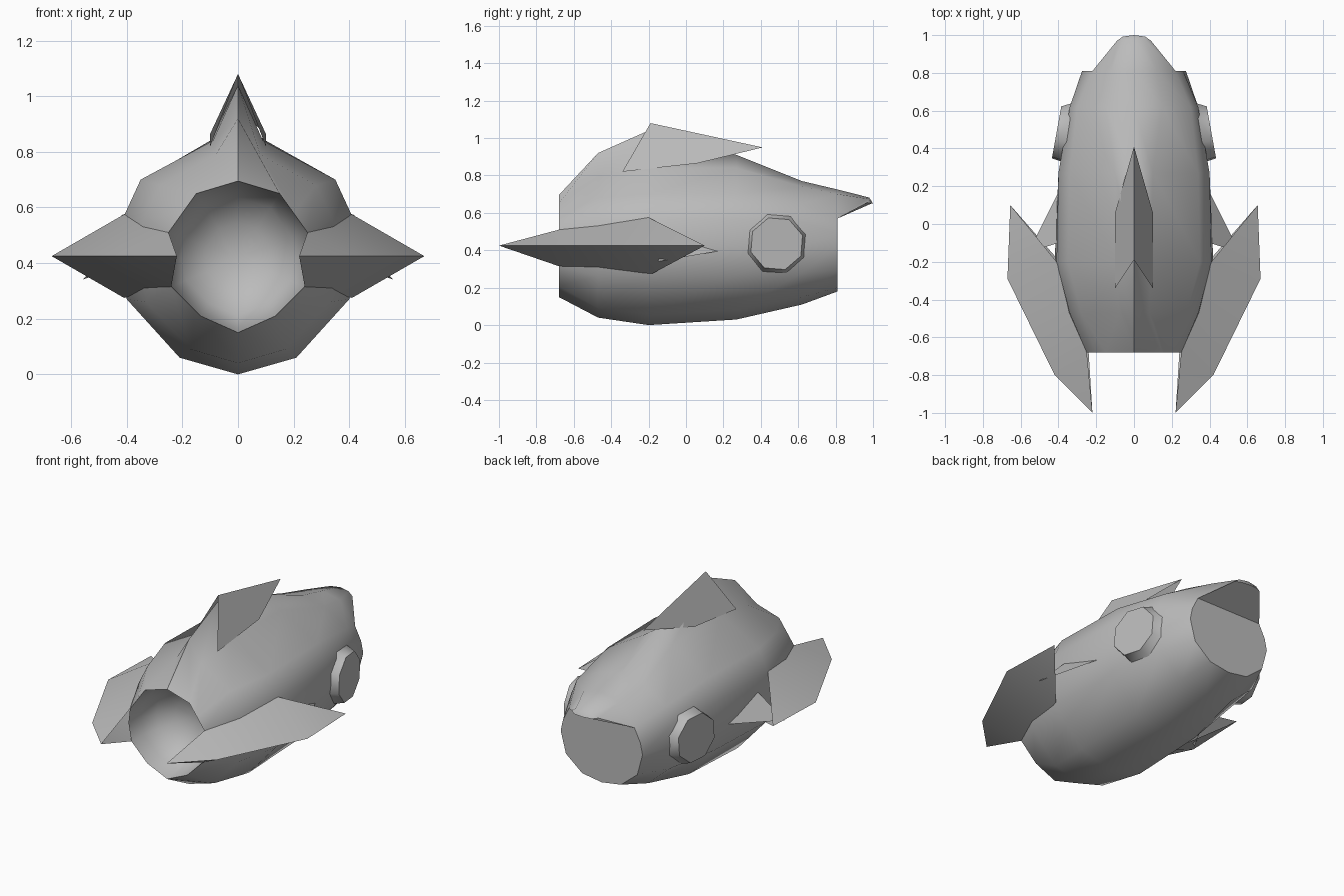
import bpy, bmesh, math
from mathutils import Vector

old = bpy.data.objects.get("Cube")
if old:
    bpy.data.objects.remove(old, do_unlink=True)

grey = bpy.data.materials.new("hull_grey")
grey.use_nodes = True
grey.diffuse_color = (0.5, 0.5, 0.5, 1)
grey.node_tree.nodes["Principled BSDF"].inputs["Base Color"].default_value = (0.5, 0.5, 0.5, 1)


def finish(name, bm, angle=50):
    bmesh.ops.remove_doubles(bm, verts=bm.verts, dist=0.0005)
    bmesh.ops.recalc_face_normals(bm, faces=bm.faces)
    mesh = bpy.data.meshes.new(name)
    bm.to_mesh(mesh)
    bm.free()
    mesh.materials.append(grey)
    obj = bpy.data.objects.new(name, mesh)
    bpy.context.collection.objects.link(obj)
    bpy.ops.object.select_all(action="DESELECT")
    obj.select_set(True)
    bpy.context.view_layer.objects.active = obj
    bpy.ops.object.shade_smooth_by_angle(angle=math.radians(angle))
    return obj


def loft(bm, rings):
    """Join closed rings of equal point count; return their vertices."""
    rows = [[bm.verts.new(p) for p in ring] for ring in rings]
    for a, b in zip(rows, rows[1:]):
        for i in range(len(a)):
            j = (i + 1) % len(a)
            bm.faces.new((a[i], a[j], b[j], b[i]))
    return rows


def sheet(name, faces, sides=(1,)):
    bm = bmesh.new()
    for s in sides:
        for face in faces:
            bm.faces.new([bm.verts.new((x * s, y, z)) for x, y, z in face])
    return finish(name, bm, 20)


# Hull half sections, from keel to crest
sections = {
    -.68: [(0, .15), (.135, .21), (.24, .315), (.26, .42), (.25, .51), (.2, .58), (.15, .65), (0, .695)],
    -.47: [(0, .04), (.17, .09), (.33, .26), (.355, .42), (.34, .56), (.28, .68), (.08, .79), (0, .92)],
    -.2: [(0, 0), (.21, .06), (.4, .27), (.42, .42), (.41, .57), (.35, .7), (.09, .84), (0, 1.04)],
    .27: [(0, .03), (.21, .08), (.38, .27), (.4, .42), (.4, .57), (.34, .7), (.1, .84), (0, .91)],
    .62: [(0, .11), (.18, .15), (.33, .28), (.34, .42), (.34, .55), (.3, .65), (.15, .74), (0, .77)],
    .81: [(0, .18), (.13, .2), (.24, .29), (.275, .42), (.26, .49), (.22, .57), (.12, .7), (0, .725)],
}
rings = []
for y, half in sections.items():
    pts = [Vector((x, y, z)) for x, z in half]
    rings.append(pts + [Vector((-p.x, y, p.z)) for p in pts[-2:0:-1]])

bm = bmesh.new()
rows = loft(bm, rings)
tail = rows[-1]
# Flat tail plate below the beak
bm.faces.new(tail[:6] + tail[9:])
# Beak over the tail plate, with a small slanted lip
edge = tail[5:10]
tip = [bm.verts.new(p) for p in ((.09, .97, .655), (.06, .975, .675), (0, .98, .682),
                                 (-.06, .975, .675), (-.09, .97, .655))]
lip = [bm.verts.new(p) for p in ((.06, .992, .65), (-.06, .992, .65))]
mid = bm.verts.new((0, 1, .65))
for i in range(4):
    bm.faces.new((edge[i], edge[i + 1], tip[i + 1], tip[i]))
bm.faces.new((tip[0], tip[1], tip[2], mid, lip[0]))
bm.faces.new((tip[4], tip[3], tip[2], mid, lip[1]))
bm.faces.new((edge[0], tip[0], lip[0], mid, lip[1], tip[4], edge[4]))
finish("hull", bm)

# Rounded hollow in the nose
bm = bmesh.new()
middle = Vector((0, -.68, .42))
cup = []
for scale, depth in ((1, 0), (.94, .1), (.78, .19), (.45, .25), (.15, .27)):
    cup.append([middle + (p - middle) * scale + Vector((0, depth, 0)) for p in rings[0]])
rows = loft(bm, cup)
bm.faces.new(rows[-1])
hollow = finish("nose_hollow", bm, 60)
hollow.data.flip_normals()

# Flared side ports with flat octagonal ends
for side, label in ((1, "left"), (-1, "right")):
    bm = bmesh.new()
    port = []
    for radius, drop in ((.215, .13), (.165, .06), (.145, 0)):
        ring = []
        for i in range(8):
            a = math.radians(18 + 45 * i)
            y = .485 + radius * math.cos(a)
            ring.append((side * (.435 - .18 * (y - .345) - drop), y, .435 + radius * math.sin(a)))
        port.append(ring)
    rows = loft(bm, port)
    bm.faces.new(rows[-1])
    finish(label + "_port", bm)

# Wings: folded sheets mirrored about their outer edge
rim = [(.22, -1, .425), (.42, -.8, .425), (.67, -.29, .425), (.655, .1, .425)]
for side, label in ((1, "left"), (-1, "right")):
    faces = []
    for front, back in (((.25, -.68, .51), (.41, -.2, .575)), ((.24, -.68, .315), (.41, -.18, .275))):
        faces += [(rim[0], rim[1], front), (rim[1], rim[2], back, front), (rim[2], rim[3], back)]
    faces.append([(.4, .17, .395), (.56, -.15, .34), (.4, -.1, .5)])
    sheet(label + "_wing", faces, (side,))

# Dorsal fin: two sheets meeting along the top ridge
sheet("dorsal_fin", [[(0, -.19, 1.08), (.1, -.34, .82), (.1, .06, .865), (0, .41, .95)]], (1, -1))
